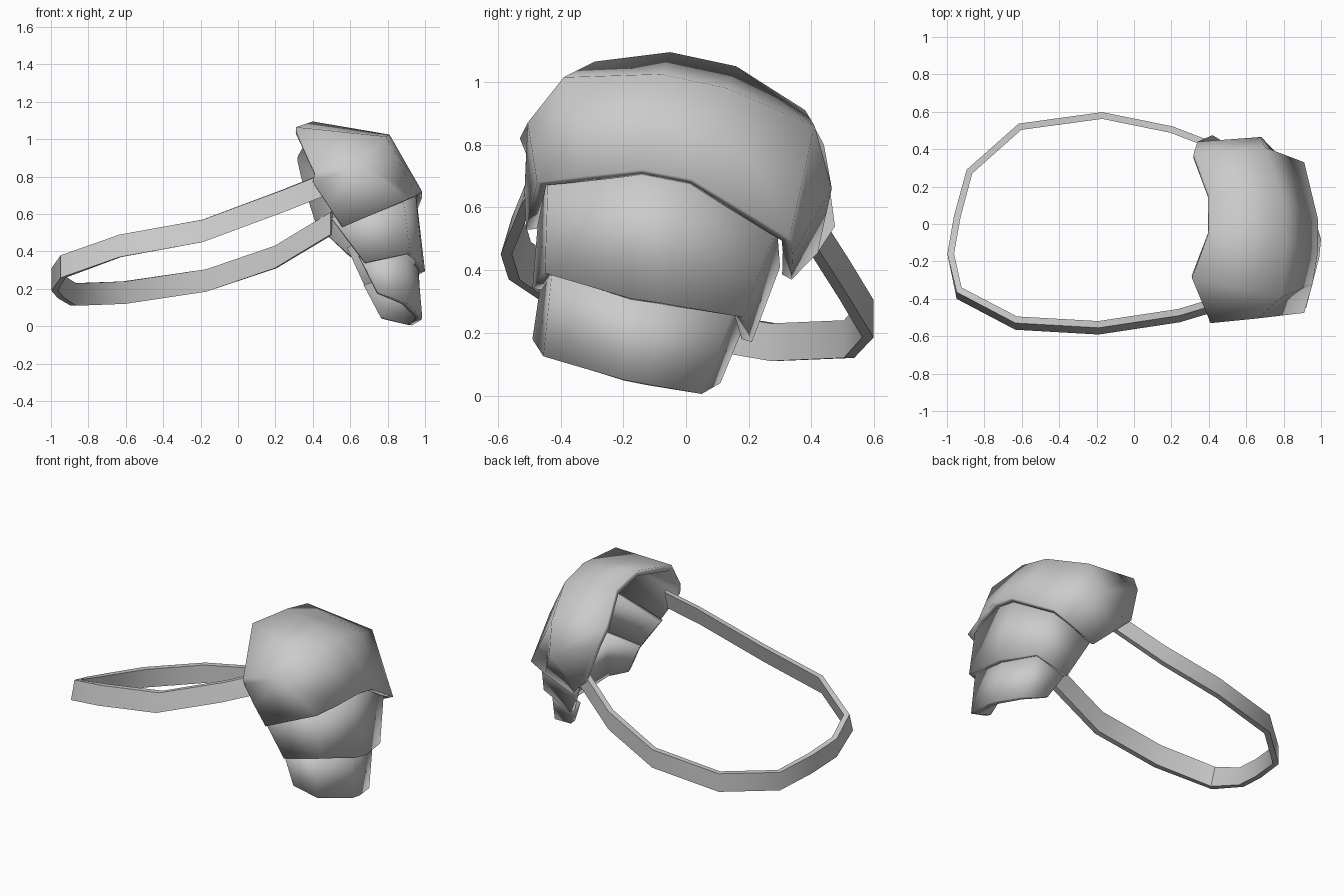
import bpy
from mathutils import Vector

if "Cube" in bpy.data.objects:
    bpy.data.objects.remove(bpy.data.objects["Cube"])


def make_object(name, verts, faces, angle):
    mesh = bpy.data.meshes.new(name)
    mesh.from_pydata(verts, [], faces)
    mesh.update()
    obj = bpy.data.objects.new(name, mesh)
    bpy.context.collection.objects.link(obj)
    bpy.ops.object.select_all(action='DESELECT')
    obj.select_set(True)
    bpy.context.view_layer.objects.active = obj
    bpy.ops.object.shade_smooth_by_angle(angle=angle)
    return obj


def plate(name, rows, thickness=0.035):
    """Curved armour plate: rows run inner to outer, points front to back."""
    n = len(rows[0])
    verts = [p for row in rows for p in row]
    faces = [(r * n + c, (r + 1) * n + c, (r + 1) * n + c + 1, r * n + c + 1)
             for r in range(len(rows) - 1) for c in range(n - 1)]
    obj = make_object(name, verts, faces, 1.05)
    mod = obj.modifiers.new("thickness", 'SOLIDIFY')
    mod.thickness = thickness
    mod.offset = -1
    return obj


# Large shoulder cap: neck edge, crest fold, lower edge
plate("shoulder_cap", [
    [(.40, -.51, .77), (.41, -.53, .82), (.31, -.29, 1.065), (.40, -.05, 1.095),
     (.40, .16, 1.05), (.32, .38, .91), (.34, .44, .80), (.42, .475, .54)],
    [(.48, -.515, .65), (.66, -.505, .87), (.79, -.39, 1.015), (.81, -.08, 1.025),
     (.80, .13, .98), (.70, .41, .86), (.68, .465, .66), (.51, .42, .455)],
    [(.56, -.51, .53), (.91, -.475, .68), (.955, -.32, .70), (.985, -.14, .72),
     (.985, .02, .69), (.91, .33, .50), (.80, .34, .45), (.60, .337, .37)],
])

# Middle plate tucked under the cap
plate("middle_plate", [
    [(.50, -.47, .58), (.88, -.44, .71), (.945, -.14, .75),
     (.95, .02, .72), (.87, .29, .54), (.59, .30, .41)],
    [(.68, -.49, .34), (.92, -.45, .39), (.99, -.18, .31),
     (1.0, -.08, .295), (.92, .18, .25), (.70, .21, .17)],
])

# Lower plate tucked under the middle plate
plate("lower_plate", [
    [(.65, -.46, .38), (.89, -.425, .42), (.96, -.17, .34),
     (.965, -.08, .325), (.885, .155, .28), (.68, .18, .21)],
    [(.75, -.49, .18), (.90, -.455, .125), (.985, -.20, .05),
     (.98, -.12, .035), (.93, .05, .005), (.77, .11, .04)],
])

# Strap: flat band swept round the chest, leaning inward along the front
path = [Vector(p) for p in [
    (.50, .39, .55), (.20, .505, .37), (-.17, .58, .245), (-.61, .52, .18),
    (-.88, .28, .17), (-.945, .04, .21), (-.98, -.16, .25), (-.935, -.37, .32),
    (-.63, -.53, .43), (-.19, -.555, .51), (.24, -.49, .67), (.44, -.43, .75)]]
half_height, half_thick = 0.06, 0.018
verts = []
for i, p in enumerate(path):
    t = path[min(i + 1, len(path) - 1)] - path[max(i - 1, 0)]
    out = Vector((-t.y, t.x, 0)).normalized() * -half_thick
    up = Vector((0, .018 if p.y < -.3 else 0, half_height))
    verts += [p + out - up, p + out + up, p - out + up, p - out - up]
faces = [(i * 4 + k, i * 4 + (k + 1) % 4, i * 4 + 4 + (k + 1) % 4, i * 4 + 4 + k)
         for i in range(len(path) - 1) for k in range(4)]
last = len(verts) - 4
faces += [(3, 2, 1, 0), (last, last + 1, last + 2, last + 3)]
make_object("chest_strap", verts, faces, 0.6)
